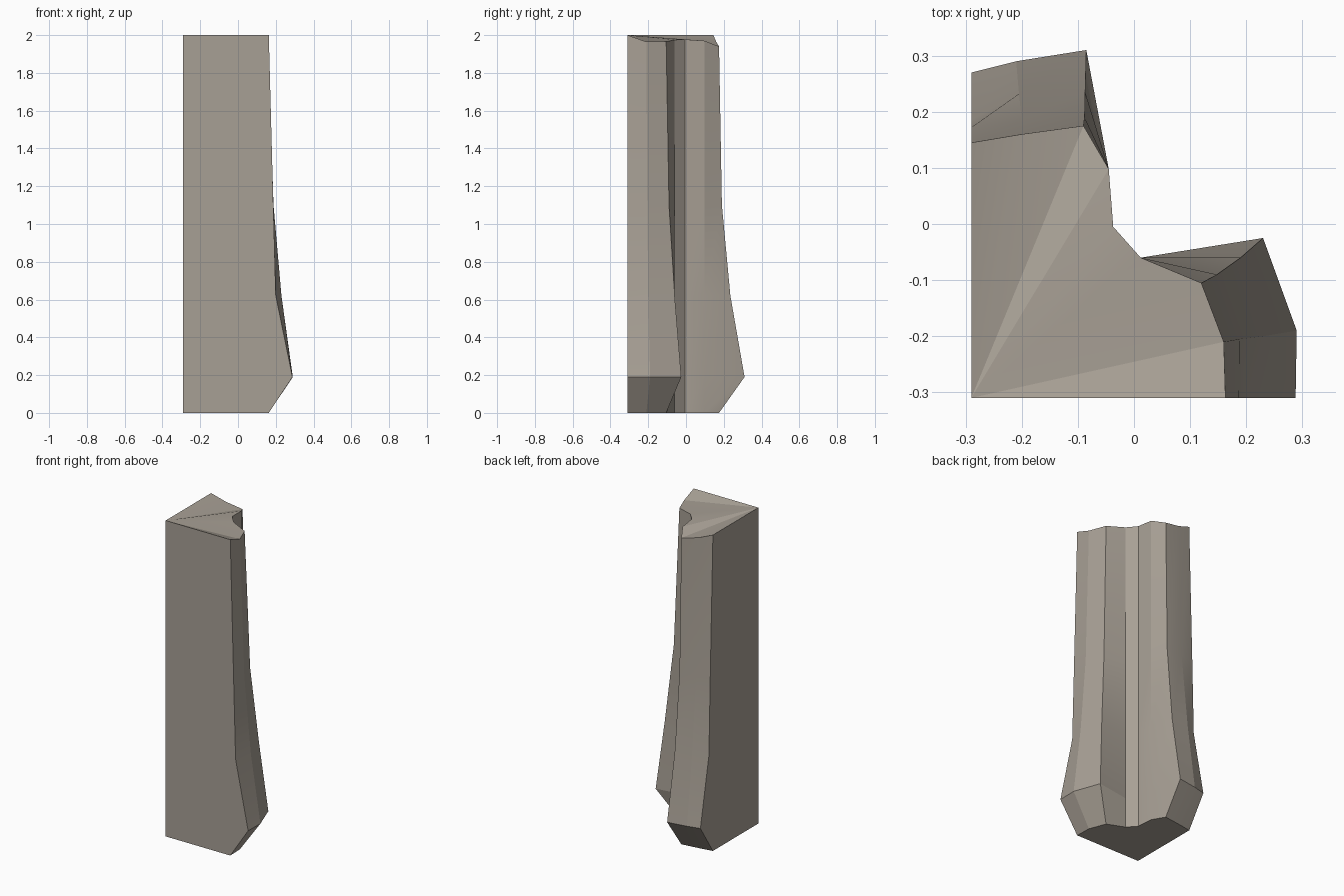
import bpy, bmesh, math

if "Cube" in bpy.data.objects:
    bpy.data.objects.remove(bpy.data.objects["Cube"])

# Quarter trunk: two flat cut sides meeting at CORNER, two flared root lobes with a groove between
CORNER = (-0.29, -0.31)

# Outline points run from the front cut, round both lobes, to the left cut
crown = [(0.163, -0.31), (0.16, -0.21), (0.12, -0.105), (0.012, -0.06), (-0.037, -0.005),
         (-0.045, 0.098), (-0.09, 0.175), (-0.20, 0.16), (-0.29, 0.145)]
upper = [(0.187, -0.31), (0.188, -0.205), (0.148, -0.09), (0.012, -0.06), (-0.037, -0.005),
         (-0.045, 0.098), (-0.088, 0.19), (-0.20, 0.185), (-0.29, 0.172)]
lower = [(0.20, -0.31), (0.23, -0.20), (0.19, -0.06), (0.012, -0.06), (-0.037, -0.005),
         (-0.045, 0.098), (-0.087, 0.235), (-0.205, 0.232), (-0.29, 0.185)]
flare = [(0.288, -0.31), (0.29, -0.19), (0.23, -0.025), (0.012, -0.06), (-0.037, -0.005),
         (-0.045, 0.098), (-0.085, 0.31), (-0.21, 0.29), (-0.29, 0.27)]

# The cut top sags towards the bark
top_z = [2.0, 1.965, 1.965, 1.975, 1.977, 1.97, 1.94, 1.965, 2.0]
levels = [(crown, [0.0] * 9), (flare, [0.19] * 9), (lower, [0.62] * 9),
          (upper, [1.1] * 9), (crown, top_z)]

bm = bmesh.new()
rings = []
for outline, heights in levels:
    rings.append([bm.verts.new((x, y, z)) for (x, y), z in zip(outline, heights)])
corner_low = bm.verts.new((*CORNER, 0))
corner_high = bm.verts.new((*CORNER, 2))

# Bark faces between neighbouring rings
for low, high in zip(rings, rings[1:]):
    for i in range(8):
        bm.faces.new((low[i], low[i + 1], high[i + 1], high[i]))

# Flat cut sides
bm.faces.new([corner_low] + [r[0] for r in rings] + [corner_high])
bm.faces.new([corner_high] + [r[8] for r in reversed(rings)] + [corner_low])

# Base and sagging top
bm.faces.new([corner_low] + rings[0][::-1])
for i in range(8):
    bm.faces.new((corner_high, rings[-1][i], rings[-1][i + 1]))

bmesh.ops.recalc_face_normals(bm, faces=bm.faces)
mesh = bpy.data.meshes.new("trunk_quarter")
bm.to_mesh(mesh)
bm.free()

bark = bpy.data.materials.new("grey_brown_bark")
bark.diffuse_color = (0.39, 0.35, 0.30, 1)
bark.use_nodes = True
bark.node_tree.nodes["Principled BSDF"].inputs["Base Color"].default_value = bark.diffuse_color
mesh.materials.append(bark)

trunk = bpy.data.objects.new("trunk_quarter", mesh)
bpy.context.collection.objects.link(trunk)
bpy.context.view_layer.objects.active = trunk
trunk.select_set(True)
bpy.ops.object.shade_smooth_by_angle(angle=math.radians(15))
